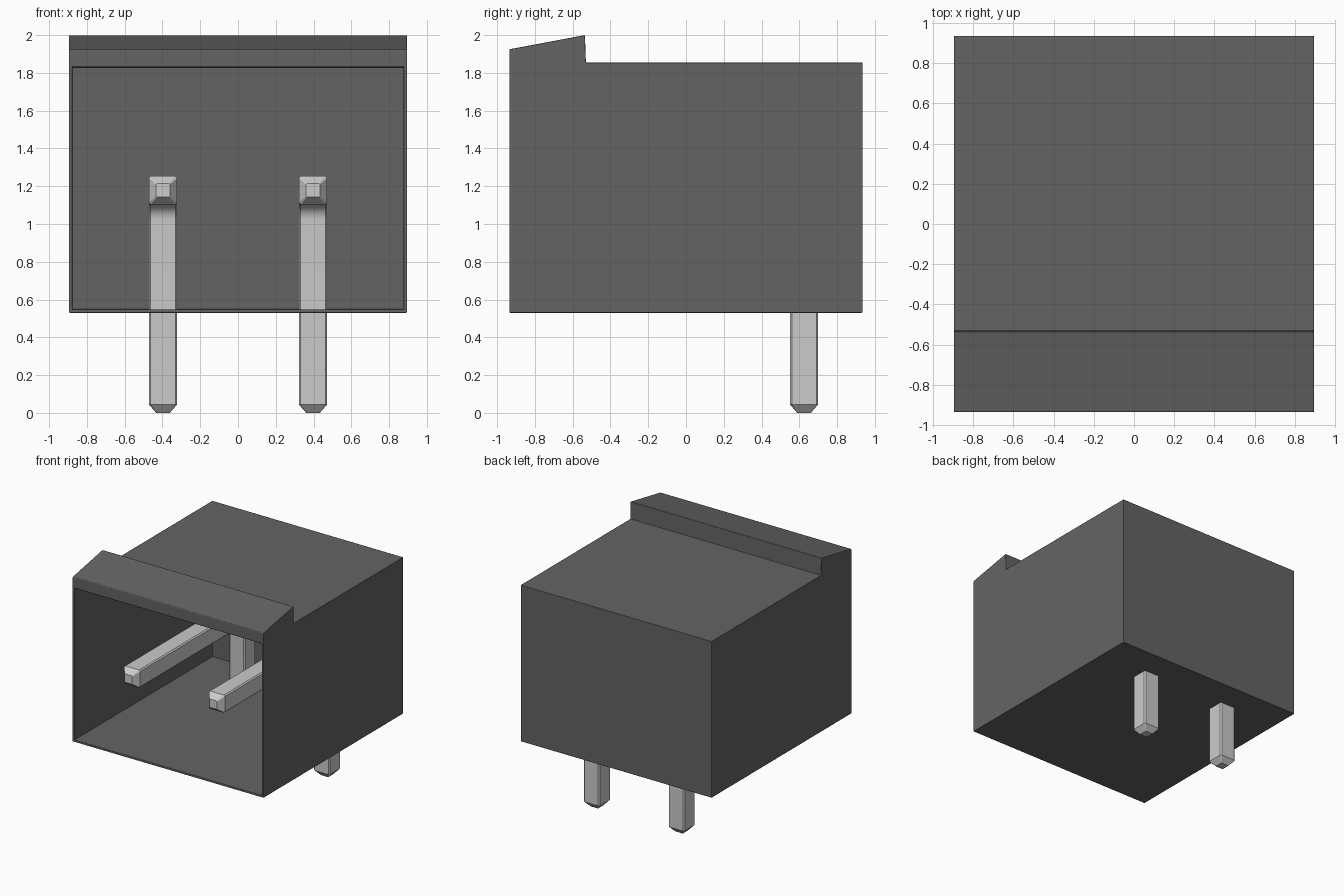
import bpy, bmesh, math
from mathutils import Vector

if "Cube" in bpy.data.objects:
    bpy.data.objects.remove(bpy.data.objects["Cube"])


def material(name, grey):
    m = bpy.data.materials.new(name)
    m.use_nodes = True
    colour = (grey, grey, grey, 1)
    m.diffuse_color = colour
    bsdf = m.node_tree.nodes["Principled BSDF"]
    bsdf.inputs["Base Color"].default_value = colour
    bsdf.inputs["Roughness"].default_value = 0.5
    return m


def finish(bm, name, mat):
    bmesh.ops.recalc_face_normals(bm, faces=bm.faces)
    mesh = bpy.data.meshes.new(name)
    bm.to_mesh(mesh)
    bm.free()
    mesh.materials.append(mat)
    ob = bpy.data.objects.new(name, mesh)
    bpy.context.collection.objects.link(ob)
    return ob


def smooth(ob, degrees):
    bpy.ops.object.select_all(action="DESELECT")
    ob.select_set(True)
    bpy.context.view_layer.objects.active = ob
    bpy.ops.object.shade_smooth_by_angle(angle=math.radians(degrees))


dark_plastic = material("dark grey plastic", 0.127)
pin_metal = material("light grey metal", 0.60)

# Housing: side profile (y, z) extruded across x
HALF_W = 0.895
profile = [(-0.935, 0.53), (0.935, 0.53), (0.935, 1.855),
           (-0.53, 1.855), (-0.535, 2.0), (-0.935, 1.925)]
bm = bmesh.new()
side = bm.faces.new([bm.verts.new((-HALF_W, y, z)) for y, z in profile])
ext = bmesh.ops.extrude_face_region(bm, geom=[side])
bmesh.ops.translate(bm, vec=(2 * HALF_W, 0, 0),
                    verts=[g for g in ext["geom"] if isinstance(g, bmesh.types.BMVert)])
bmesh.ops.recalc_face_normals(bm, faces=bm.faces)

# Open cavity: inset the front face, lower its top edge, push it back
front = min(bm.faces, key=lambda f: f.calc_center_median().y)
bmesh.ops.inset_region(bm, faces=[front], thickness=0.025)
for v in front.verts:
    if v.co.z > 1.5:
        v.co.z = 1.83
ext = bmesh.ops.extrude_face_region(bm, geom=[front])
bmesh.ops.translate(bm, vec=(0, 1.845, 0),
                    verts=[g for g in ext["geom"] if isinstance(g, bmesh.types.BMVert)])
if front.is_valid:
    bmesh.ops.delete(bm, geom=[front], context="FACES_ONLY")
housing = finish(bm, "housing", dark_plastic)
bevel = housing.modifiers.new("softened edges", "BEVEL")
bevel.width = 0.005
bevel.segments = 2
bevel.limit_method = "ANGLE"
bevel.harden_normals = True
smooth(housing, 40)

# Pins: chamfered square section swept along an L-shaped path with tapered tips
HALF, CUT = 0.075, 0.01
section = [(HALF, HALF - CUT), (HALF - CUT, HALF), (CUT - HALF, HALF), (-HALF, HALF - CUT),
           (-HALF, CUT - HALF), (CUT - HALF, -HALF), (HALF - CUT, -HALF), (HALF, CUT - HALF)]
PIN_Y, PIN_Z, RADIUS, STEPS = 0.625, 1.178, 0.155, 10

# Each station: y, z, turn angle, section scale
path = [(-0.90, PIN_Z, 0, 0.48), (-0.85, PIN_Z, 0, 1)]
for i in range(STEPS + 1):
    a = math.pi / 2 * i / STEPS
    path.append((PIN_Y - RADIUS + RADIUS * math.sin(a),
                 PIN_Z - RADIUS + RADIUS * math.cos(a), a, 1))
path += [(PIN_Y, 0.045, math.pi / 2, 1), (PIN_Y, 0, math.pi / 2, 0.48)]


def make_pin(name, x):
    bm = bmesh.new()
    rings = []
    for y, z, a, s in path:
        out = Vector((0, math.sin(a), math.cos(a)))
        rings.append([bm.verts.new(Vector((x + u * s, y, z)) + out * v * s)
                      for u, v in section])
    for r0, r1 in zip(rings, rings[1:]):
        for i in range(8):
            j = (i + 1) % 8
            bm.faces.new((r0[i], r0[j], r1[j], r1[i]))
    bm.faces.new(rings[0])
    bm.faces.new(rings[-1])
    smooth(finish(bm, name, pin_metal), 30)


make_pin("left_pin", 0.397)
make_pin("right_pin", -0.397)
